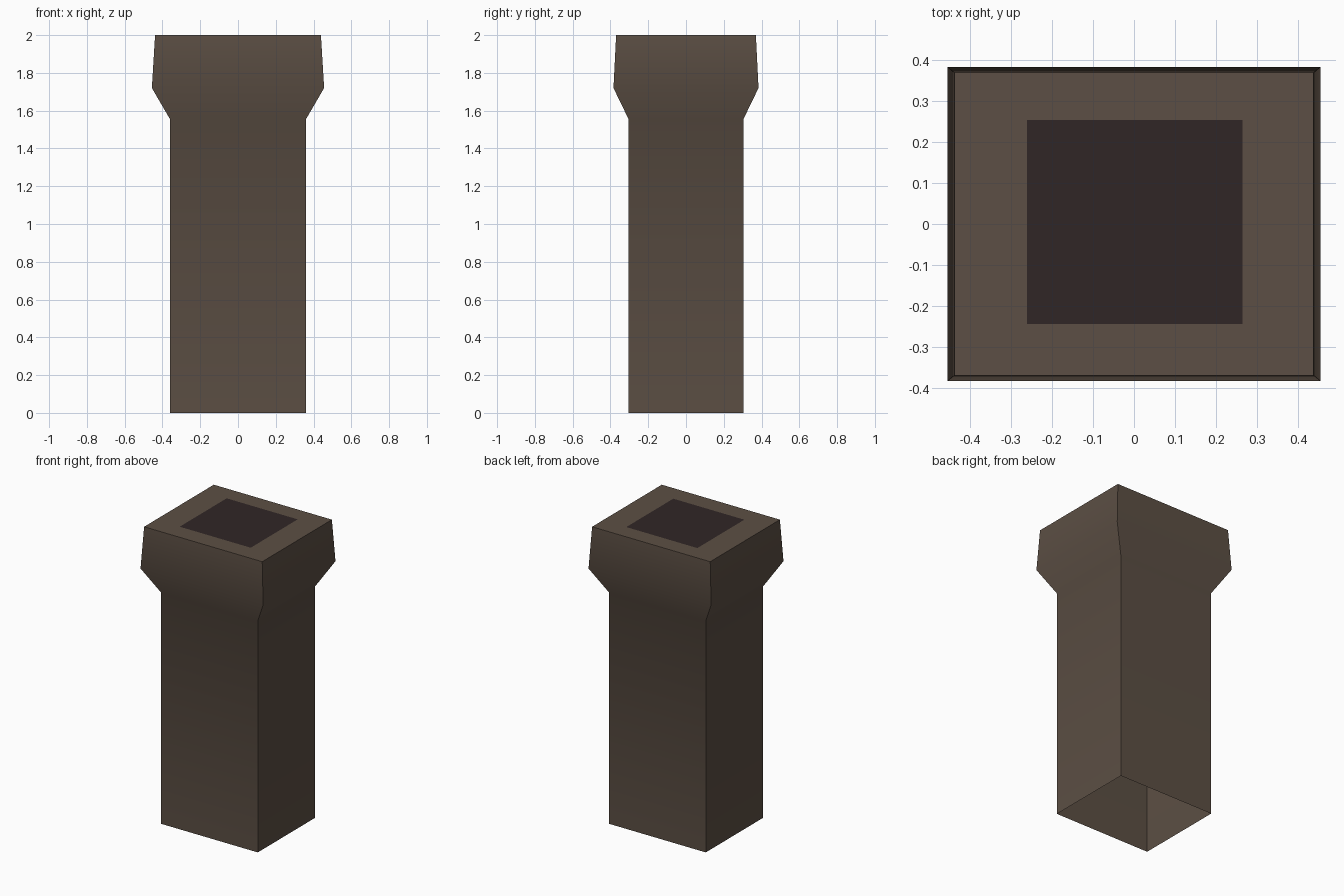
import bpy, bmesh, math

if "Cube" in bpy.data.objects:
    bpy.data.objects.remove(bpy.data.objects["Cube"])


def material(name, rgb):
    m = bpy.data.materials.new(name)
    m.diffuse_color = (*rgb, 1)
    m.use_nodes = True
    m.node_tree.nodes["Principled BSDF"].inputs["Base Color"].default_value = m.diffuse_color
    return m


brown = material("brown stone", (0.107, 0.078, 0.058))
soot = material("dark soot", (0.030, 0.019, 0.019))


def ring(bm, x0, x1, y0, y1, z):
    return [bm.verts.new(p) for p in
            ((x0, y0, z), (x1, y0, z), (x1, y1, z), (x0, y1, z))]


def bridge(bm, a, b):
    for i in range(4):
        j = (i + 1) % 4
        bm.faces.new((a[i], a[j], b[j], b[i]))


bm = bmesh.new()

# Open-bottomed shaft and flared collar, as half widths at each height
profile = [(0.36, 0.304, 0), (0.36, 0.304, 1.555),
           (0.456, 0.384, 1.72), (0.439, 0.37, 2.0)]
rings = [ring(bm, -x, x, -y, y, z) for x, y, z in profile]
for a, b in zip(rings, rings[1:]):
    bridge(bm, a, b)

# Flat top with a dark flue opening painted in the middle
hole = ring(bm, -0.262, 0.266, -0.245, 0.254, 2.0)
bridge(bm, rings[-1], hole)
flue = bm.faces.new(hole)
flue.material_index = 1

me = bpy.data.meshes.new("chimney")
bm.to_mesh(me)
bm.free()
me.materials.append(brown)
me.materials.append(soot)
chimney = bpy.data.objects.new("chimney", me)
bpy.context.collection.objects.link(chimney)

# Soft shading down each side, crisp corners
bpy.context.view_layer.objects.active = chimney
chimney.select_set(True)
bpy.ops.object.shade_smooth_by_angle(angle=math.radians(45))
